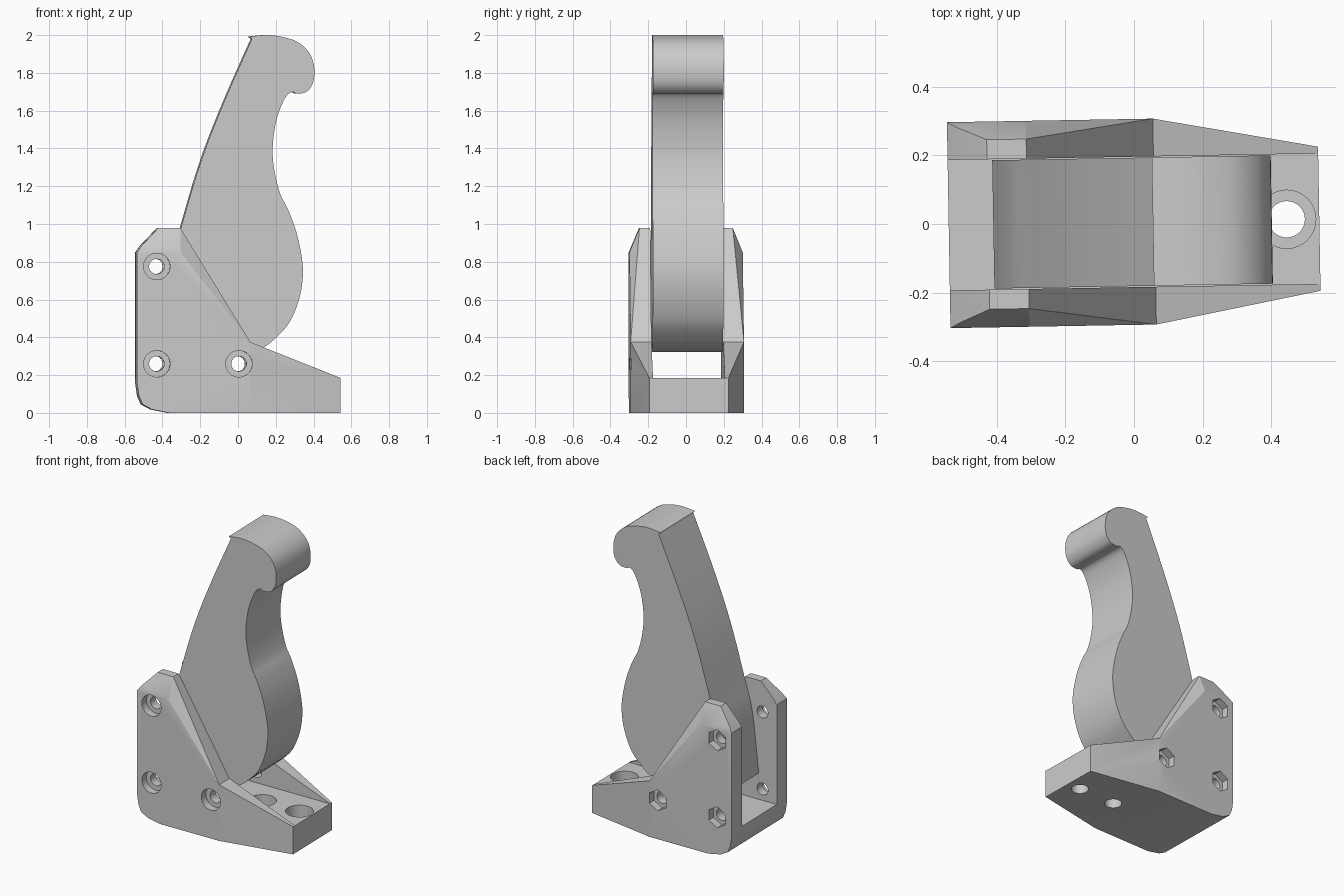
import bpy, bmesh, math
from mathutils import Matrix, Vector

cube = bpy.data.objects.get("Cube")
if cube:
    bpy.data.objects.remove(cube, do_unlink=True)

grey = bpy.data.materials.new("plain_grey")
grey.use_nodes = True
colour = (0.6, 0.6, 0.6, 1)
grey.diffuse_color = colour
grey.node_tree.nodes["Principled BSDF"].inputs["Base Color"].default_value = colour

SLOT = 0.19      # half width of the slot
FLOOR = 0.184    # height of the slot floor
SIDE = 0.3       # half width of the bracket
FRONT_X = 0.06   # where the base starts to taper


def make_object(name, bm):
    bmesh.ops.recalc_face_normals(bm, faces=bm.faces)
    mesh = bpy.data.meshes.new(name)
    bm.to_mesh(mesh)
    bm.free()
    mesh.materials.append(grey)
    obj = bpy.data.objects.new(name, mesh)
    bpy.context.collection.objects.link(obj)
    return obj


def activate(obj):
    bpy.ops.object.select_all(action='DESELECT')
    obj.select_set(True)
    bpy.context.view_layer.objects.active = obj


def cut(target, bm):
    """Subtract a closed shape from the target and discard the cutter."""
    cutter = make_object("cutter", bm)
    cutter.hide_render = True
    mod = target.modifiers.new("cut", 'BOOLEAN')
    mod.operation = 'DIFFERENCE'
    mod.solver = 'EXACT'
    mod.object = cutter
    activate(target)
    bpy.ops.object.modifier_apply(modifier=mod.name)
    bpy.data.objects.remove(cutter, do_unlink=True)


def rod(start, end, radius, sides=32):
    """Closed cylinder between two points."""
    a, b = Vector(start), Vector(end)
    turn = (b - a).to_track_quat('Z', 'Y').to_matrix().to_4x4()
    bm = bmesh.new()
    bmesh.ops.create_cone(bm, cap_ends=True, segments=sides, radius1=radius,
                          radius2=radius, depth=(b - a).length,
                          matrix=Matrix.Translation((a + b) / 2) @ turn)
    return bm


def hull(bm, points):
    """Convex block from points given on one side and mirrored in y."""
    verts = [bm.verts.new((x, s * y, z)) for x, y, z in points for s in (-1, 1)]
    bmesh.ops.convex_hull(bm, input=verts)


def smooth_path(points, steps=6):
    """Catmull-Rom curve through the points."""
    p = [Vector(q) for q in points]
    p = [2 * p[0] - p[1]] + p + [2 * p[-1] - p[-2]]
    out = []
    for a, b, c, d in zip(p, p[1:], p[2:], p[3:]):
        for i in range(steps):
            t = i / steps
            out.append(0.5 * (2 * b + (c - a) * t + (2 * a - 5 * b + 4 * c - d) * t * t
                              + (3 * b - a - 3 * c + d) * t ** 3))
    return out + [p[-2]]


# Bracket: chamfered rear block joined to a tapering front block
bm = bmesh.new()
lower = [(-0.54, 0.85), (-0.54, 0.16), (-0.53, 0.09), (-0.51, 0.045), (-0.46, 0.018),
         (-0.37, 0), (FRONT_X, 0), (FRONT_X, 0.375), (-0.31, 0.85)]
rear = [(x, SIDE, z) for x, z in lower]
rear += [(-0.515, 0.286, 0.885), (-0.425, 0.247, 0.98), (-0.31, 0.247, 0.98)]
hull(bm, rear)
hull(bm, [(FRONT_X, SIDE, 0), (FRONT_X, SIDE, 0.375), (0.54, 0.21, 0), (0.54, 0.21, 0.185)])
seam = [f for f in bm.faces if all(abs(v.co.x - FRONT_X) < 1e-5 for v in f.verts)]
bmesh.ops.delete(bm, geom=seam, context='FACES')
bmesh.ops.remove_doubles(bm, verts=bm.verts, dist=1e-4)
bmesh.ops.dissolve_limit(bm, angle_limit=0.01, verts=bm.verts, edges=bm.edges)
bracket = make_object("bracket", bm)

# Slot for the lever
bm = bmesh.new()
bmesh.ops.create_cube(bm, size=2, matrix=Matrix.Translation((0, 0, FLOOR + 1))
                      @ Matrix.Diagonal((1, SLOT, 1, 1)))
cut(bracket, bm)

# Side bolt holes: round recess at the front, hexagonal recess at the back
for x, z in ((-0.435, 0.775), (-0.435, 0.26), (0, 0.26)):
    cut(bracket, rod((x, -1, z), (x, 1, z), 0.04))
    cut(bracket, rod((x, -1, z), (x, 0.05 - SIDE, z), 0.07))
    cut(bracket, rod((x, SIDE - 0.05, z), (x, 1, z), 0.07, 6))

# Counterbored mounting holes in the base
for x in (0.445, 0.175):
    cut(bracket, rod((x, 0, -1), (x, 0, 1), 0.053))
    cut(bracket, rod((x, 0, 0.09), (x, 0, 1), 0.085))

# Lever: hooked profile extruded across the slot
back = [(-0.41, 0.36), (-0.365, 0.75), (-0.305, 0.98), (-0.2, 1.33), (-0.08, 1.64),
        (0.07, 1.98)]
front = [(0.055, 1.992), (0.14, 2), (0.22, 1.993), (0.31, 1.965), (0.375, 1.905),
         (0.4, 1.83), (0.395, 1.75), (0.36, 1.7), (0.31, 1.69), (0.28, 1.698),
         (0.245, 1.665), (0.2, 1.55), (0.18, 1.4), (0.19, 1.28), (0.22, 1.16),
         (0.26, 1.08), (0.305, 0.96), (0.335, 0.82), (0.34, 0.72), (0.32, 0.6),
         (0.27, 0.48), (0.2, 0.4), (0.13, 0.345), (0.05, 0.322)]
outline = smooth_path(back) + smooth_path(front, 4)
bm = bmesh.new()
half = SLOT - 0.003
face = bm.faces.new([bm.verts.new((p.x, -half, min(p.y, 2))) for p in outline])
sweep = bmesh.ops.extrude_face_region(bm, geom=[face])
moved = [v for v in sweep["geom"] if isinstance(v, bmesh.types.BMVert)]
bmesh.ops.translate(bm, verts=moved, vec=(0, 2 * half, 0))
lever = make_object("lever", bm)

# Slight turn of the whole assembly, with smooth curves and crisp edges
for obj in (bracket, lever):
    obj.location.y = 0.006
    obj.rotation_euler.z = math.radians(1)
    activate(obj)
    bpy.ops.object.shade_smooth_by_angle(angle=math.radians(25))
